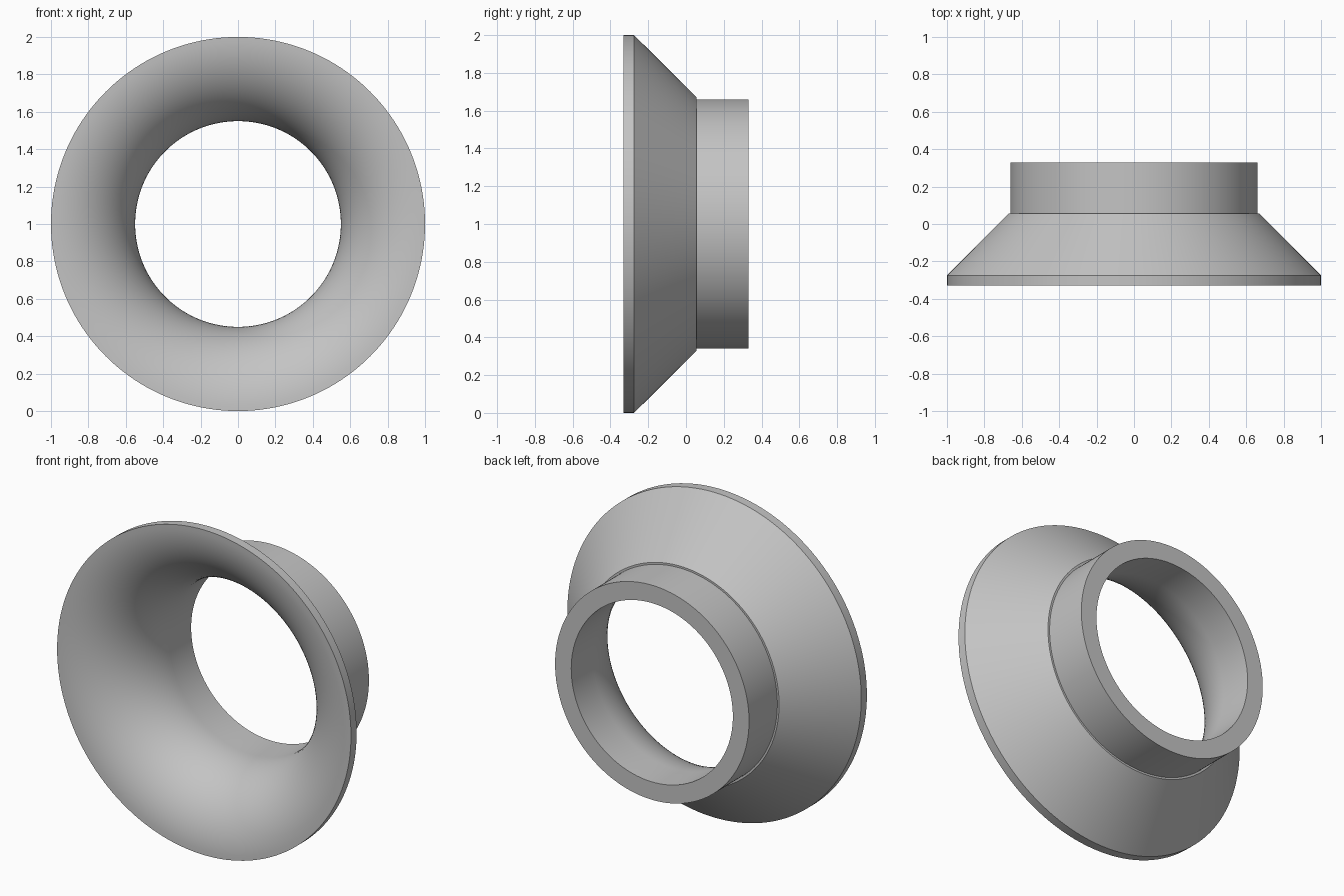
import bpy, bmesh, math
from mathutils import Vector

cube = bpy.data.objects.get("Cube")
if cube:
    bpy.data.objects.remove(cube, do_unlink=True)

# Single grey material
grey = bpy.data.materials.new("plain_grey")
grey.use_nodes = True
colour = (0.55, 0.55, 0.55, 1)
grey.diffuse_color = colour
grey.node_tree.nodes["Principled BSDF"].inputs["Base Color"].default_value = colour

FRONT, BACK = -0.33, 0.33
BORE, RIM, TUBE = 0.55, 1.0, 0.66
FLARE = RIM - BORE
ARC_STEPS = 24
SEGMENTS = 160


def lathe(name, profile):
    """Revolve a closed (radius, y) profile about the horizontal y axis."""
    bm = bmesh.new()
    verts = [bm.verts.new((r, y, 0)) for r, y in profile]
    edges = [bm.edges.new((verts[i - 1], verts[i])) for i in range(len(verts))]
    bmesh.ops.spin(bm, geom=verts + edges, cent=Vector(), axis=Vector((0, 1, 0)),
                   angle=math.tau, steps=SEGMENTS, use_duplicate=False)
    bmesh.ops.remove_doubles(bm, verts=bm.verts, dist=0.0005)
    bmesh.ops.recalc_face_normals(bm, faces=bm.faces)
    mesh = bpy.data.meshes.new(name)
    bm.to_mesh(mesh)
    bm.free()
    mesh.materials.append(grey)
    obj = bpy.data.objects.new(name, mesh)
    obj.location.z = RIM
    bpy.context.collection.objects.link(obj)
    bpy.ops.object.select_all(action="DESELECT")
    obj.select_set(True)
    bpy.context.view_layer.objects.active = obj
    bpy.ops.object.shade_smooth_by_angle(angle=math.radians(25))
    return obj


# Rounded flare from the bore out to the front rim
angles = [math.pi / 2 * i / ARC_STEPS for i in range(ARC_STEPS + 1)]
flare = [(RIM - FLARE * math.cos(a), FRONT + FLARE - FLARE * math.sin(a)) for a in angles]

# Rim band, conical back, small step, straight tube and flat tube end
outside = [(RIM, -0.275), (0.672, 0.055), (TUBE, 0.055), (TUBE, BACK), (BORE, BACK)]

lathe("flared_collar", flare + outside)
